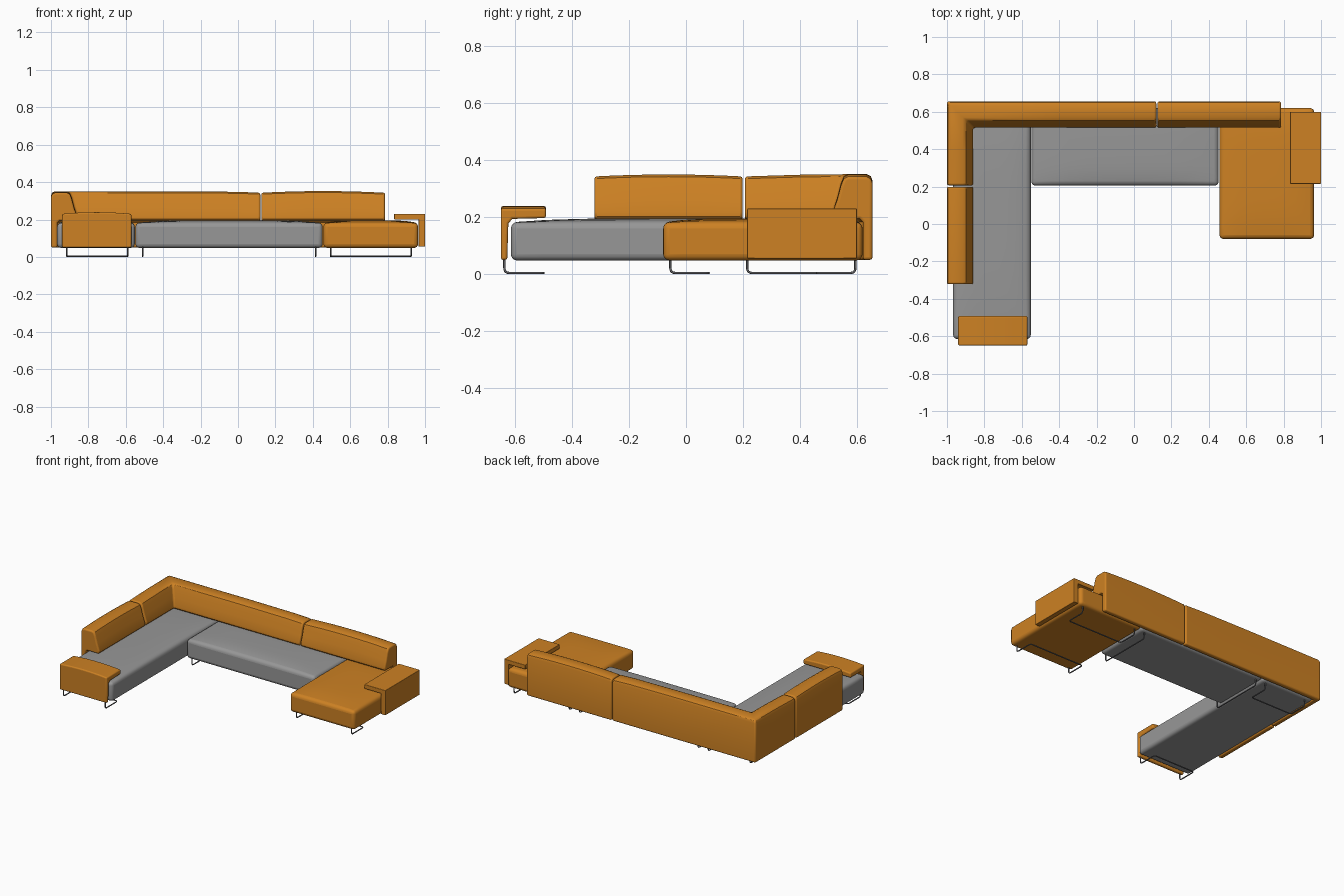
import bpy, bmesh
from mathutils import Vector

if "Cube" in bpy.data.objects:
    bpy.data.objects.remove(bpy.data.objects["Cube"], do_unlink=True)


def material(name, rgb, metallic=0.0):
    m = bpy.data.materials.new(name)
    m.use_nodes = True
    m.diffuse_color = (*rgb, 1)
    bsdf = m.node_tree.nodes["Principled BSDF"]
    bsdf.inputs["Base Color"].default_value = (*rgb, 1)
    bsdf.inputs["Roughness"].default_value = 0.7
    bsdf.inputs["Metallic"].default_value = metallic
    return m


ORANGE = material("orange fabric", (0.61, 0.22, 0.017))
GREY = material("grey fabric", (0.31, 0.31, 0.31))
STEEL = material("steel", (0.13, 0.13, 0.14))


def finish(name, bm, mat, bevel):
    """Turn a bmesh into a softly rounded, smooth-shaded object."""
    bmesh.ops.recalc_face_normals(bm, faces=bm.faces)
    mesh = bpy.data.meshes.new(name)
    bm.to_mesh(mesh)
    bm.free()
    mesh.materials.append(mat)
    ob = bpy.data.objects.new(name, mesh)
    bpy.context.collection.objects.link(ob)
    mod = ob.modifiers.new("soft edges", "BEVEL")
    mod.width, mod.segments = bevel, 4
    mod.limit_method, mod.angle_limit = "ANGLE", 0.9
    bpy.ops.object.select_all(action="DESELECT")
    ob.select_set(True)
    bpy.context.view_layer.objects.active = ob
    bpy.ops.object.shade_smooth_by_angle(angle=0.7)
    return ob


def seat(name, x0, x1, y0, y1, mat, z0=0.048, z1=0.182, crown=0.014):
    """Box cushion with a gently domed top."""
    bm = bmesh.new()
    bmesh.ops.create_cube(bm, size=2)
    for axis in (0, 1):
        normal = [0, 0, 0]
        normal[axis] = 1
        for i in range(1, 10):
            co = [0, 0, 0]
            co[axis] = -1 + i / 5
            bmesh.ops.bisect_plane(bm, geom=bm.verts[:] + bm.edges[:] + bm.faces[:],
                                   plane_co=co, plane_no=normal)
    for v in bm.verts:
        u, w, top = v.co.x, v.co.y, v.co.z > 0
        dome = crown * (1 - u ** 4) * (1 - w ** 4) if top else 0
        v.co = ((x0 + x1) / 2 + u * (x1 - x0) / 2,
                (y0 + y1) / 2 + w * (y1 - y0) / 2,
                (z1 if top else z0) + dome)
    return finish(name, bm, mat, 0.022)


def sweep(name, profile, stations, bevel, mat=ORANGE):
    """Skin a (depth, height) profile through (origin, inward, lift) stations."""
    bm = bmesh.new()
    rings = []
    for origin, inward, lift in stations:
        rings.append([bm.verts.new((origin[0] + inward[0] * d,
                                    origin[1] + inward[1] * d,
                                    z + (lift if z > 0.22 else 0)))
                      for d, z in profile])
    n = len(profile)
    for a, b in zip(rings, rings[1:]):
        for i in range(n):
            j = (i + 1) % n
            bm.faces.new((a[i], a[j], b[j], b[i]))
    bm.faces.new(rings[0])
    bm.faces.new(rings[-1])
    return finish(name, bm, mat, bevel)


def run(start, end, inward, crown, steps=8):
    """Straight row of stations, domed in the middle."""
    a, b = Vector(start), Vector(end)
    return [(a.lerp(b, i / steps), inward, crown * (1 - (2 * i / steps - 1) ** 2))
            for i in range(steps + 1)]


# Seats
seat("chaise_seat", -0.967, -0.552, -0.615, 0.62, GREY)
seat("middle_seat", -0.548, 0.452, 0.205, 0.62, GREY)
seat("end_seat", 0.457, 0.963, -0.08, 0.62, ORANGE)

# Backrests: a thin outer panel with a cushion overhanging the seat
BACK = [(0, 0.05), (0, 0.32), (0.006, 0.335), (0.022, 0.343), (0.085, 0.343),
        (0.101, 0.335), (0.111, 0.31), (0.124, 0.26), (0.14, 0.218),
        (0.14, 0.203), (0.132, 0.194), (0.046, 0.194), (0.034, 0.183), (0.034, 0.05)]
INTO_Y, INTO_X = (0, -1), (1, 0)
sweep("back_cushion_left", BACK, run((0.125, 0.655), (0.786, 0.655), INTO_Y, 0.009), 0.01)
sweep("back_cushion_right", BACK, run((-1, -0.322), (-1, 0.199), INTO_X, 0.007), 0.01)
sweep("corner_backrest", BACK, [
    ((0.119, 0.655), INTO_Y, 0), ((0, 0.655), INTO_Y, 0.005),
    ((-0.4, 0.655), INTO_Y, 0.008), ((-1, 0.655), (1, -1), 0.008),
    ((-1, 0.4), INTO_X, 0.006), ((-1, 0.207), INTO_X, 0)], 0.01)

# Armrests: upright panel with a shelf folded over the seat
FRONT_ARM = [(0, 0.05), (0, 0.23), (0.158, 0.23), (0.158, 0.197),
             (0.04, 0.194), (0.026, 0.178), (0.022, 0.05)]
SIDE_ARM = [(0, 0.055), (0, 0.23), (0.165, 0.23), (0.165, 0.2),
            (0.034, 0.2), (0.034, 0.055)]
sweep("front_armrest", FRONT_ARM, run((-0.94, -0.65), (-0.57, -0.65), (0, 1), 0.009), 0.008)
sweep("side_armrest", SIDE_ARM, run((1, 0.215), (1, 0.6), (-1, 0), 0), 0.003)


# Sled legs of bent steel rod
def rod(name, points, bend=0.018, radius=0.004):
    pts = [Vector(p) for p in points]
    path = [pts[0]]
    for a, p, b in zip(pts, pts[1:], pts[2:]):
        p0 = p + (a - p).normalized() * bend
        p1 = p + (b - p).normalized() * bend
        for i in range(6):
            t = i / 5
            path.append(p0.lerp(p, t).lerp(p.lerp(p1, t), t))
    path.append(pts[-1])
    curve = bpy.data.curves.new(name, "CURVE")
    curve.dimensions = "3D"
    curve.bevel_depth, curve.bevel_resolution = radius, 2
    curve.use_fill_caps = True
    spline = curve.splines.new("POLY")
    spline.points.add(len(path) - 1)
    for sp, co in zip(spline.points, path):
        sp.co = (*co, 1)
    curve.materials.append(STEEL)
    bpy.context.collection.objects.link(bpy.data.objects.new(name, curve))


FLOOR, TOP = 0.004, 0.055


def end_leg(name, x0, x1, y, y_in):
    rod(name, [(x0, y, TOP), (x0, y, FLOOR), (x0, y_in, FLOOR),
               (x1, y_in, FLOOR), (x1, y, FLOOR), (x1, y, TOP)])


end_leg("chaise_front_leg", -0.915, -0.59, -0.638, -0.5)
end_leg("chaise_back_leg", -0.915, -0.59, 0.595, 0.46)
end_leg("end_seat_front_leg", 0.495, 0.925, -0.055, 0.08)
end_leg("end_seat_back_leg", 0.495, 0.925, 0.595, 0.46)
for side, x in (("right", -0.51), ("left", 0.415)):
    rod("middle_leg_" + side, [(x, 0.215, TOP), (x, 0.215, FLOOR),
                               (x, 0.595, FLOOR), (x, 0.595, TOP)])
